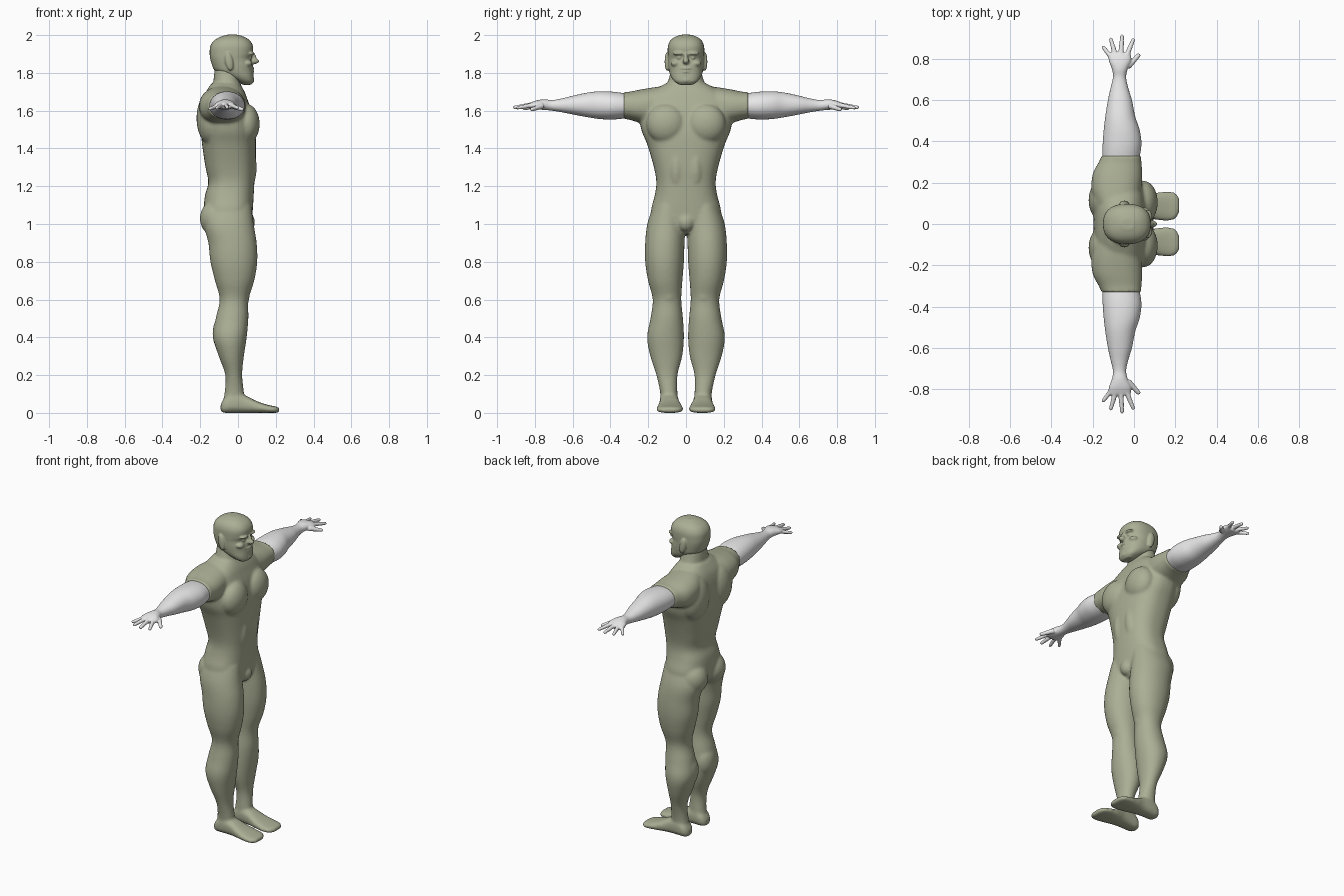
import bpy, bmesh, math
from mathutils import Vector, Matrix


def material(name, rgb):
    m = bpy.data.materials.new(name)
    m.diffuse_color = (*rgb, 1)
    return m


GREEN = material("sage_green", (0.41, 0.43, 0.30))
WHITE = material("pale_grey", (0.80, 0.80, 0.80))


def spline(rows, steps=4):
    """Catmull-Rom interpolation between cross-sections."""
    out = []
    for i in range(len(rows) - 1):
        p = [rows[max(i - 1, 0)], rows[i], rows[i + 1], rows[min(i + 2, len(rows) - 1)]]
        for k in range(steps):
            t = k / steps
            out.append([0.5 * (2 * b + (c - a) * t + (2 * a - 5 * b + 4 * c - d) * t * t
                               + (3 * b - a - 3 * c + d) * t ** 3) for a, b, c, d in zip(*p)])
    return out + [list(rows[-1])]


def loft(bm, axis, rows, power=2.2, side=1, seg=40):
    """Skin superellipses; each row is (position, a0, a1, b0, b1)."""
    rings = []
    for t, a0, a1, b0, b1 in spline(rows):
        ring = []
        for k in range(seg):
            ang = 2 * math.pi * k / seg
            c, s = math.cos(ang), math.sin(ang)
            a = (a0 + a1) / 2 + (a1 - a0) / 2 * math.copysign(abs(c) ** (2 / power), c)
            b = (b0 + b1) / 2 + (b1 - b0) / 2 * math.copysign(abs(s) ** (2 / power), s)
            x, y, z = {"z": (a, b, t), "y": (a, t, b), "x": (t, a, b)}[axis]
            ring.append(bm.verts.new((x, y * side, z)))
        rings.append(ring)
    for r0, r1 in zip(rings, rings[1:]):
        for k in range(seg):
            j = (k + 1) % seg
            bm.faces.new((r0[k], r0[j], r1[j], r1[k]))
    bm.faces.new(rings[0])
    bm.faces.new(rings[-1])


def blob(bm, center, radii, tilt=0.0):
    """Ellipsoid, tilted about the side axis."""
    mat = Matrix.Translation(center) @ Matrix.Rotation(tilt, 4, "Y") @ Matrix.Diagonal((*radii, 1))
    bmesh.ops.create_uvsphere(bm, u_segments=24, v_segments=16, radius=1, matrix=mat)


def finger(bm, p, q, r0, r1):
    """Tapered finger with a round tip."""
    p, q = Vector(p), Vector(q)
    d = q - p
    mat = Matrix.Translation((p + q) / 2) @ d.to_track_quat("Z", "Y").to_matrix().to_4x4()
    bmesh.ops.create_cone(bm, cap_ends=True, segments=14, radius1=r0, radius2=r1,
                          depth=d.length, matrix=mat)
    blob(bm, q, (r1, r1, r1))


def finish(bm, name, mat, voxel, smooth):
    """Fuse the overlapping volumes into one smooth skin."""
    bmesh.ops.recalc_face_normals(bm, faces=bm.faces)
    me = bpy.data.meshes.new(name)
    bm.to_mesh(me)
    bm.free()
    ob = bpy.data.objects.new(name, me)
    bpy.context.collection.objects.link(ob)
    bpy.ops.object.select_all(action="DESELECT")
    bpy.context.view_layer.objects.active = ob
    ob.select_set(True)
    rem = ob.modifiers.new("fuse", "REMESH")
    rem.mode = "VOXEL"
    rem.voxel_size = voxel
    sm = ob.modifiers.new("soften", "SMOOTH")
    sm.factor = 0.5
    sm.iterations = smooth
    for m in ("fuse", "soften"):
        bpy.ops.object.modifier_apply(modifier=m)
    ob.data.materials.clear()
    ob.data.materials.append(mat)
    bpy.ops.object.shade_smooth()
    return ob


# Body: torso, neck, shoulders, legs and feet
bm = bmesh.new()
torso = [(0.95, -.11, .04, .09), (1.0, -.16, .07, .17), (1.07, -.18, .078, .185),
         (1.15, -.175, .083, .166), (1.22, -.157, .087, .157), (1.30, -.172, .093, .17),
         (1.42, -.19, .095, .205), (1.50, -.195, .09, .237), (1.60, -.195, .07, .25),
         (1.66, -.185, .05, .24), (1.70, -.17, .035, .19), (1.745, -.14, .01, .105)]
loft(bm, "z", [(z, a, b, -w, w) for z, a, b, w in torso], 2.5)
neck = [(1.66, -.15, .03, .12), (1.73, -.132, .015, .103), (1.78, -.128, .01, .088),
        (1.84, -.12, 0, .075)]
loft(bm, "z", [(z, a, b, -w, w) for z, a, b, w in neck])
blob(bm, (.05, 0, 1.01), (.04, .045, .05))
leg = [(1.10, -.165, .07, .01, .172), (1.0, -.18, .083, .004, .205), (.9, -.157, .099, .008, .216),
       (.8, -.146, .102, .011, .216), (.7, -.122, .086, .019, .201), (.6, -.097, .056, .025, .176),
       (.5, -.118, .055, .016, .188), (.4, -.131, .046, .011, .206), (.3, -.102, .031, .02, .189),
       (.2, -.067, .022, .045, .157), (.1, -.072, .032, .045, .136), (.03, -.085, .03, .04, .14)]
foot = [(-.092, .065, .115, .008, .045), (-.07, .045, .135, 0, .08), (-.02, .04, .14, 0, .11),
        (.04, .035, .14, 0, .092), (.10, .022, .15, 0, .062), (.16, .015, .157, 0, .042),
        (.20, .025, .15, 0, .034), (.219, .055, .125, .004, .026)]
shoulder = [(.08, -.18, .02, 1.52, 1.735), (.16, -.205, .035, 1.52, 1.725),
            (.24, -.20, .04, 1.535, 1.712), (.30, -.17, .036, 1.552, 1.70),
            (.33, -.157, .034, 1.556, 1.70)]
for s in (1, -1):
    loft(bm, "z", leg, 2.1, s)
    loft(bm, "x", foot, 2.6, s)
    loft(bm, "y", shoulder, 2.3, s)
    blob(bm, (.045, s * .105, 1.53), (.07, .105, .105))           # chest muscle
    blob(bm, (-.145, s * .115, 1.56), (.075, .105, .14))          # shoulder blade
    blob(bm, (-.11, s * .088, 1.03), (.092, .09, .10))            # buttock
    blob(bm, (.045, s * .05, 1.30), (.054, .046, .13))            # abdomen
    blob(bm, (-.075, s * .09, .42), (.06, .075, .10))             # calf
    blob(bm, (.03, s * .095, .62), (.032, .04, .045))             # kneecap
finish(bm, "body", GREEN, 0.008, 7)

# Head with facial features
bm = bmesh.new()
head = [(1.737, .025, .07, .035), (1.755, -.005, .083, .062), (1.78, -.06, .083, .08),
        (1.81, -.12, .08, .09), (1.84, -.137, .078, .094), (1.875, -.147, .07, .096),
        (1.90, -.15, .078, .097), (1.94, -.147, .08, .096), (1.97, -.128, .064, .084),
        (1.99, -.095, .035, .06), (2.002, -.06, .0, .025)]
loft(bm, "z", [(z, a, b, -w, w) for z, a, b, w in head], 2.4)
blob(bm, (.082, 0, 1.862), (.03, .018, .016))                     # nose tip
blob(bm, (.078, 0, 1.88), (.02, .011, .03), -.25)                 # nose bridge
blob(bm, (.074, 0, 1.823), (.014, .03, .006))                     # upper lip
blob(bm, (.074, 0, 1.807), (.013, .026, .006))                    # lower lip
blob(bm, (.065, 0, 1.762), (.022, .035, .02))                     # chin
for s in (1, -1):
    blob(bm, (.066, s * .037, 1.903), (.022, .033, .010))         # brow
    blob(bm, (.048, s * .055, 1.85), (.028, .026, .018))          # cheekbone
    blob(bm, (.062, s * .036, 1.88), (.013, .013, .009))          # eyeball
    blob(bm, (-.047, s * .101, 1.86), (.021, .012, .05), -.18)    # ear
finish(bm, "head", GREEN, 0.005, 3)

# Bare arms with spread fingers
arm = [(.29, -.15, .02, 1.565, 1.685), (.35, -.152, .032, 1.556, 1.696),
       (.40, -.151, .036, 1.553, 1.701), (.46, -.146, .026, 1.556, 1.702),
       (.52, -.139, .006, 1.565, 1.696), (.60, -.126, -.01, 1.58, 1.679),
       (.66, -.113, -.028, 1.592, 1.664), (.71, -.102, -.038, 1.60, 1.656),
       (.75, -.107, -.03, 1.604, 1.66), (.79, -.122, -.014, 1.606, 1.655),
       (.825, -.122, -.016, 1.61, 1.642)]
fingers = [((-.105, .80, 1.626), (-.149, .855, 1.61), .013),
           ((-.088, .81, 1.63), (-.112, .893, 1.615), .0135),
           ((-.064, .81, 1.632), (-.058, .907, 1.617), .014),
           ((-.037, .81, 1.63), (-.004, .89, 1.615), .0135),
           ((-.03, .76, 1.625), (.021, .815, 1.607), .0155)]
for s, side in ((1, "left"), (-1, "right")):
    bm = bmesh.new()
    loft(bm, "y", arm, 2.1, s)
    for p, q, r in fingers:
        finger(bm, (p[0], s * p[1], p[2]), (q[0], s * q[1], q[2]), r, r * .7)
    finish(bm, "arm_" + side, WHITE, 0.005, 3)
